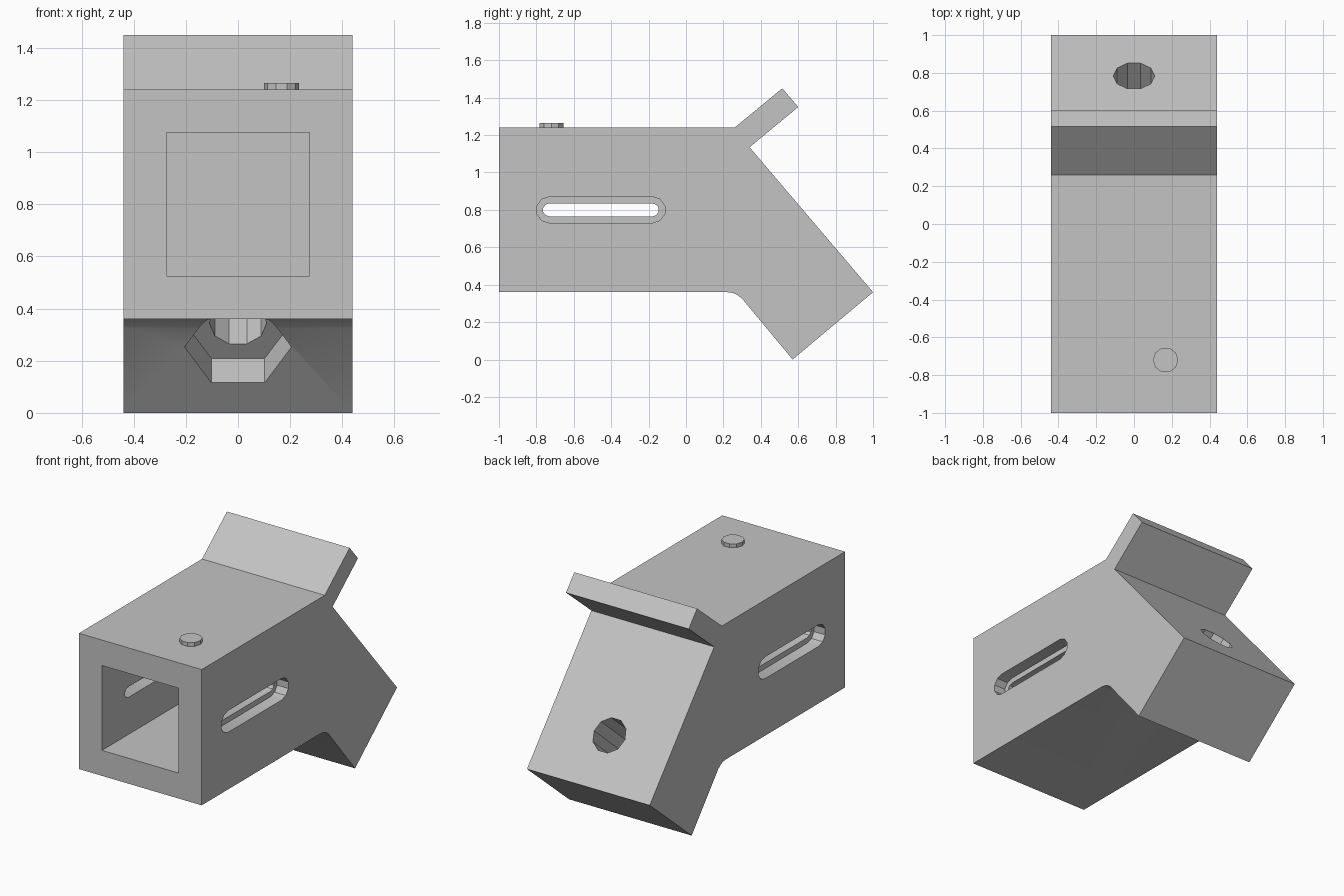
import bpy, bmesh, math
from mathutils import Vector, Matrix

if "Cube" in bpy.data.objects:
    bpy.data.objects.remove(bpy.data.objects["Cube"], do_unlink=True)

grey = bpy.data.materials.new("plain grey")
grey.use_nodes = True
colour = (0.55, 0.55, 0.55, 1)
grey.diffuse_color = colour
grey.node_tree.nodes["Principled BSDF"].inputs["Base Color"].default_value = colour

X, Y, Z = Vector((1, 0, 0)), Vector((0, 1, 0)), Vector((0, 0, 1))


def prism(name, points, origin, u, v, w, start, end):
    """Extrude a flat outline in the u-v plane along w from start to end."""
    bm = bmesh.new()
    origin = Vector(origin)
    base = [bm.verts.new(origin + u * a + v * b + w * start) for a, b in points]
    face = bm.faces.new(base)
    out = bmesh.ops.extrude_face_region(bm, geom=[face])
    top = [g for g in out["geom"] if isinstance(g, bmesh.types.BMVert)]
    bmesh.ops.translate(bm, verts=top, vec=w * (end - start))
    bmesh.ops.recalc_face_normals(bm, faces=bm.faces)
    mesh = bpy.data.meshes.new(name)
    bm.to_mesh(mesh)
    bm.free()
    mesh.materials.append(grey)
    obj = bpy.data.objects.new(name, mesh)
    bpy.context.collection.objects.link(obj)
    return obj


def polygon(radius, sides):
    return [(radius * math.cos(math.tau * i / sides),
             radius * math.sin(math.tau * i / sides)) for i in range(sides)]


def slot(half_length, radius, steps=5):
    """Outline of a slot with rounded ends."""
    pts = []
    for sign in (1, -1):
        for i in range(steps + 1):
            a = -math.pi / 2 + math.pi * i / steps
            pts.append((sign * (half_length - radius + radius * math.cos(a)),
                        sign * radius * math.sin(a)))
    return pts


def cut(target, cutter):
    cutter.hide_render = True
    mod = target.modifiers.new("cut", "BOOLEAN")
    mod.operation = "DIFFERENCE"
    mod.solver = "EXACT"
    mod.object = cutter
    bpy.context.view_layer.objects.active = target
    bpy.ops.object.modifier_apply(modifier=mod.name)
    bpy.data.objects.remove(cutter, do_unlink=True)


# Housing with slanted leg and raised fin, as one side profile
profile = [(-1, 0.36), (0.22, 0.36), (0.25, 0.356), (0.275, 0.345), (0.30, 0.325),
           (0.57, 0), (1, 0.36), (0.34, 1.135), (0.6, 1.35), (0.515, 1.45),
           (0.26, 1.24), (-1, 1.24)]
housing = prism("housing", profile, (0, 0, 0), Y, Z, X, -0.44, 0.44)

# Square chamber open at the front
s = 0.275
square = [(-s, -s), (s, -s), (s, s), (-s, s)]
cut(housing, prism("chamber_cutter", square, (0, 0, 0.8), X, Z, Y, -1.1, 0))

# Stepped slots through both side walls
centre = (0, -0.455, 0.8)
cut(housing, prism("slot_cutter", slot(0.31, 0.035), centre, Y, Z, X, -0.6, 0.6))
for side in (-1, 1):
    cut(housing, prism("slot_recess_cutter", slot(0.345, 0.07), centre,
                       Y, Z, X * side, 0.36, 0.6))

# Bolt hole and hexagonal nut pocket across the leg
along = Vector((0, 0.648, -0.761)).normalized()
normal = Vector((0, 0.761, 0.648)).normalized()
nut = (0, 0.357, 0.25)
cut(housing, prism("nut_cutter", polygon(0.205, 6), nut, X, along, normal, -0.1, 0.146))
cut(housing, prism("bolt_cutter", polygon(0.11, 10), nut, X, along, normal, 0.1, 0.75))

# Small button on the top
button = prism("button", polygon(0.067, 10), (0.167, -0.72, 0), X, Y, Z, 1.23, 1.265)

# Soften only the fillet under the leg
for obj in (housing, button):
    bpy.ops.object.select_all(action="DESELECT")
    obj.select_set(True)
    bpy.context.view_layer.objects.active = obj
    bpy.ops.object.shade_smooth_by_angle(angle=math.radians(25))
